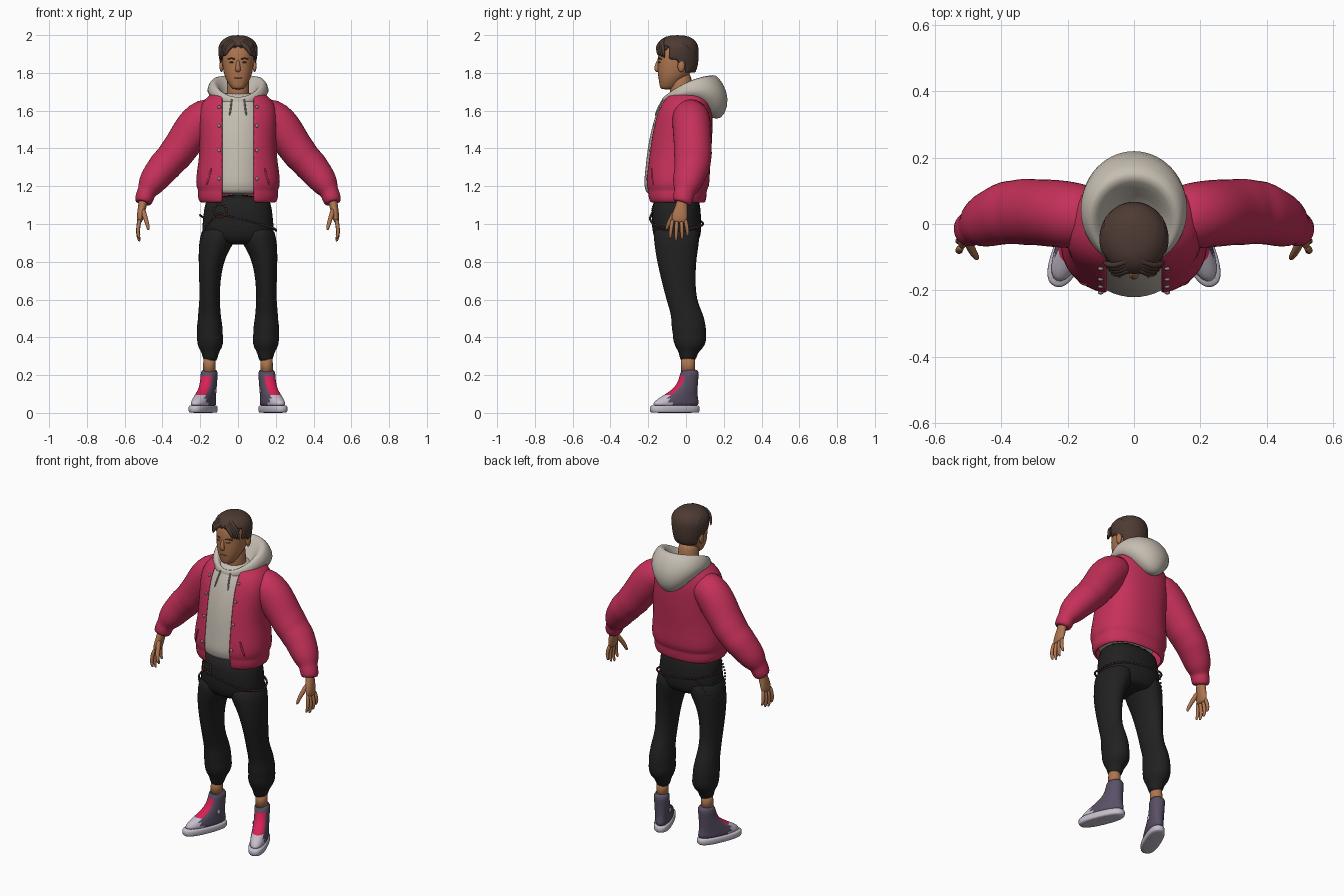
import bpy, bmesh, math
from math import sin, cos, pi, radians, sqrt
from mathutils import Vector, Matrix

old = bpy.data.objects.get("Cube")
if old:
    bpy.data.objects.remove(old, do_unlink=True)


def material(name, *rgb):
    m = bpy.data.materials.new(name)
    m.use_nodes = True
    m.diffuse_color = (*rgb, 1)
    m.node_tree.nodes["Principled BSDF"].inputs["Base Color"].default_value = (*rgb, 1)
    return m


JACKET = material("crimson jacket", .56, .03, .1)
CREAM = material("cream cotton", .56, .51, .44)
BLACK = material("black cloth", .015, .015, .015)
SKIN = material("skin", .43, .18, .08)
HAIR = material("dark brown hair", .075, .043, .034)
SHOE = material("purple grey canvas", .1, .08, .13)
SOLE = material("pale rubber", .56, .51, .6)
LACE = material("bright red lacing", .68, .015, .09)
CHAIN = material("brown chain", .1, .04, .032)
METAL = material("grey metal", .3, .29, .28)


def finish(name, bm, mats, rule=None, mirror=False, sub=0, thick=0):
    """Turn a bmesh into a smooth object, coloured by rule."""
    bmesh.ops.recalc_face_normals(bm, faces=bm.faces)
    for f in bm.faces:
        f.smooth = True
        if rule:
            f.material_index = rule(f.calc_center_median(), f.normal)
    me = bpy.data.meshes.new(name)
    bm.to_mesh(me)
    bm.free()
    for m in mats:
        me.materials.append(m)
    ob = bpy.data.objects.new(name, me)
    bpy.context.scene.collection.objects.link(ob)
    if mirror:
        ob.modifiers.new("Mirror", 'MIRROR')
    if thick:
        s = ob.modifiers.new("Solidify", 'SOLIDIFY')
        s.thickness, s.offset = thick, 0
    if sub:
        s = ob.modifiers.new("Subdivision", 'SUBSURF')
        s.levels = s.render_levels = sub
    return ob


def skin_grid(grid, closed=True, caps=True):
    """Bridge successive rings of points with quads."""
    bm = bmesh.new()
    rows = [[bm.verts.new(p) for p in ring] for ring in grid]
    n = len(rows[0])
    for a, b in zip(rows, rows[1:]):
        for i in range(n if closed else n - 1):
            j = (i + 1) % n
            bm.faces.new((a[i], a[j], b[j], b[i]))
    if caps and closed:
        bm.faces.new(rows[0])
        bm.faces.new(rows[-1])
    return bm


def power(v, p):
    return math.copysign(abs(v) ** (2 / p), v)


def level_rings(rows, n=24, p=2, gap=0):
    """Horizontal superellipses (x, y, z, rx, ry), optionally open at the front."""
    grid = []
    for x, y, z, rx, ry in rows:
        a0 = math.asin((gap / rx) ** (p / 2)) if gap else 0
        angles = [a0 + (2 * pi - 2 * a0) * i / n for i in range(n + 1 if gap else n)]
        grid.append([Vector((x + rx * power(sin(a), p), y - ry * power(cos(a), p), z)) for a in angles])
    return grid


def tube(path, n=12, ref=(0, 1, 0)):
    """Rings square to a path of (x, y, z, r across, r along ref)."""
    pts = [Vector(p[:3]) for p in path]
    grid = []
    for i, p in enumerate(path):
        t = (pts[min(i + 1, len(pts) - 1)] - pts[max(i - 1, 0)]).normalized()
        u = Vector(ref).cross(t).normalized()
        v = t.cross(u)
        grid.append([pts[i] + u * p[3] * cos(2 * pi * k / n) + v * p[4] * sin(2 * pi * k / n)
                     for k in range(n)])
    return skin_grid(grid)


def balls(name, places, size, mat, mirror=False):
    bm = bmesh.new()
    for p in places:
        m = Matrix.Translation(p) @ Matrix.Diagonal((*size, 1))
        bmesh.ops.create_uvsphere(bm, u_segments=10, v_segments=8, radius=1, matrix=m)
    return finish(name, bm, [mat], mirror=mirror)


def on_front(ob, x, z, lift=0):
    """Point on the front surface of an object."""
    bpy.context.view_layer.update()
    hit, loc, _, _ = ob.ray_cast(Vector((x, -1, z)), Vector((0, 1, 0)))
    return Vector((x, (loc.y if hit else -.15) - lift, z))


def front_cord(name, ob, pts, r, mat, lift=0, mirror=True):
    path = [(*on_front(ob, x, z, lift), r, r) for x, z in pts]
    return finish(name, tube(path, 8), [mat], mirror=mirror, sub=1)


# Trousers: hips and two gathered legs
hips = level_rings([(0, -.05, 1.16, .17, .12), (0, -.052, 1.08, .18, .13), (0, -.05, 1.0, .19, .133),
                    (0, -.048, .94, .193, .128), (0, -.045, .905, .15, .11), (0, -.04, .89, .08, .08)], p=2.3)
pelvis = finish("trouser_hips", skin_grid(hips), [BLACK], sub=1)
leg = [(.1, -.05, 1.0, .085, .125), (.107, -.05, .92, .098, .122), (.128, -.05, .86, .081, .113),
       (.142, -.05, .8, .067, .104), (.15, -.04, .7, .056, .09), (.15, -.025, .6, .053, .08),
       (.152, .003, .53, .06, .085), (.15, .01, .495, .062, .088), (.15, .015, .45, .07, .092),
       (.149, .018, .42, .067, .088), (.147, .02, .385, .072, .09), (.147, .02, .345, .064, .075),
       (.147, .012, .318, .042, .047), (.147, .01, .265, .038, .042)]
finish("trouser_legs", skin_grid(level_rings(leg)), [BLACK], mirror=True, sub=1)
finish("ankles", skin_grid(level_rings([(.15, .01, .31, .032, .036), (.153, .012, .2, .034, .038)])),
       [SKIN], mirror=True)

# High-top shoes, turned outward
turn = Matrix.Translation((.155, .012, 0)) @ Matrix.Rotation(radians(23), 4, 'Z')
sole = skin_grid(level_rings([(0, -.077, 0, .047, .137), (0, -.077, .004, .05, .141), (0, -.077, .036, .051, .142),
                              (0, -.077, .042, .046, .135)], p=2.5))
bmesh.ops.transform(sole, matrix=turn, verts=sole.verts)
finish("shoe_soles", sole, [SOLE], mirror=True, sub=1)
upper = skin_grid(level_rings([(0, -.075, .03, .046, .135), (0, -.07, .055, .046, .13), (0, -.06, .075, .045, .115),
                               (0, -.043, .095, .044, .095), (0, -.022, .12, .043, .073), (0, -.005, .15, .042, .057),
                               (0, .005, .195, .043, .05), (0, .01, .235, .045, .049)], p=2.2))


def shoe_colour(c, n):
    if c.y < -.125 and c.z < .1:
        return 1
    return 2 if abs(c.x) < .03 and n.y < -.1 and .07 < c.z < .2 else 0


shoes = finish("shoe_uppers", upper, [SHOE, SOLE, LACE], shoe_colour, mirror=True, sub=1)
shoes.data.transform(turn)
balls("shoe_badges", [turn @ Vector((-.043, -.012, .115))], (.006, .013, .013), SOLE, True)

# Hooded top under the jacket
shirt_rows = [(1.155, -.2, .15), (1.17, -.215, .16), (1.2, -.22, .16), (1.215, -.225, .162), (1.3, -.215, .16),
              (1.4, -.205, .16), (1.5, -.185, .16), (1.6, -.155, .15), (1.66, -.125, .12), (1.7, -.09, .08)]
shirt = finish("hooded_top", skin_grid(level_rings([(0, f / 2 + .035, z, w, .035 - f / 2)
                                                   for z, f, w in shirt_rows])), [CREAM], sub=1)

# Folded hood: rings of (half width, front y, back y, front z, side z, back z)
hood = []
for rx, yf, yb, zf, zs, zb in [
        (.06, -.08, .05, 1.64, 1.66, 1.67), (.085, -.1, .09, 1.655, 1.7, 1.73), (.115, -.115, .13, 1.675, 1.75, 1.785),
        (.14, -.125, .155, 1.67, 1.76, 1.795), (.16, -.13, .2, 1.65, 1.73, 1.745), (.166, -.128, .23, 1.63, 1.7, 1.66),
        (.145, -.115, .207, 1.62, 1.67, 1.575), (.1, -.09, .165, 1.62, 1.65, 1.545), (.08, -.07, .1, 1.62, 1.63, 1.58)]:
    ring = []
    for i in range(28):
        a = 2 * pi * i / 28
        t = (1 - cos(a)) / 2
        z = zf * (1 - t) * (1 - 2 * t) + 4 * zs * t * (1 - t) + zb * t * (2 * t - 1)
        ring.append(Vector((rx * sin(a), yf + (yb - yf) * t, z)))
    hood.append(ring)
finish("hood", skin_grid(hood), [CREAM], sub=1)
front_cord("drawstrings", shirt, [(.032, 1.67), (.038, 1.62), (.045, 1.57)], .005, METAL, .008)

# Open jacket body: rows of (z, front y, back y, half width)
body_rows = [(1.115, -.19, .095, .19), (1.125, -.2, .1, .205), (1.165, -.205, .105, .208), (1.18, -.203, .103, .204),
             (1.2, -.212, .118, .217), (1.25, -.212, .12, .216), (1.32, -.203, .122, .205), (1.4, -.195, .13, .196),
             (1.5, -.178, .135, .2), (1.58, -.158, .135, .205), (1.64, -.132, .128, .19), (1.675, -.105, .115, .15),
             (1.7, -.08, .1, .115)]
body = level_rings([(0, (f + b) / 2, z, w, (b - f) / 2) for z, f, b, w in body_rows], n=36, p=2.4, gap=.082)
jacket = finish("jacket_body", skin_grid(body, closed=False), [JACKET], sub=1, thick=.012)
sleeve = [(.1, .02, 1.585, .085, .09), (.175, .025, 1.57, .1, .1), (.215, .03, 1.53, .106, .103),
          (.255, .033, 1.475, .103, .103), (.3, .036, 1.41, .094, .1), (.33, .037, 1.37, .095, .103),
          (.355, .036, 1.34, .087, .097), (.385, .034, 1.31, .09, .098), (.41, .026, 1.28, .083, .09),
          (.445, .012, 1.235, .078, .084), (.47, 0, 1.195, .066, .072), (.483, -.008, 1.17, .049, .054),
          (.49, -.012, 1.155, .051, .056), (.502, -.018, 1.115, .047, .052), (.503, -.02, 1.11, .038, .042)]
finish("sleeves", tube(sleeve, 20), [JACKET], mirror=True, sub=1)
front_cord("pocket_welts", jacket, [(.14, 1.3), (.153, 1.25), (.167, 1.2)], .006, JACKET)
balls("snap_buttons", [on_front(jacket, .1, z, .002) for z in (1.24, 1.39, 1.52, 1.62)], (.009, .006, .009), METAL, True)

# Hands
palm = [(.5, -.018, 1.15, .026, .03), (.505, -.022, 1.1, .023, .03), (.513, -.03, 1.065, .021, .04),
        (.519, -.035, 1.03, .018, .043), (.522, -.036, 1.005, .012, .038)]
finish("palms", tube(palm, 16), [SKIN], mirror=True, sub=1)
for name, y, reach in (("index", -.07, .1), ("middle", -.048, .115), ("ring", -.025, .105), ("little", -.004, .085)):
    spread = (y + .037) * .25
    path = [(.519, y, 1.03, .012, .012), (.53, y + spread, 1.02 - reach * .4, .0115, .0115),
            (.53, y + spread * 1.5, 1.02 - reach * .75, .01, .01), (.52, y + spread * 1.5, 1.02 - reach, .007, .007)]
    finish(name + "_fingers", tube(path, 8), [SKIN], mirror=True, sub=1)
thumb = [(.507, -.04, 1.085, .016, .018), (.493, -.072, 1.04, .014, .015), (.48, -.095, 1.0, .012, .012),
         (.472, -.105, .965, .008, .008)]
finish("thumbs", tube(thumb, 8), [SKIN], mirror=True, sub=1)

# Neck, head and face
finish("neck", skin_grid(level_rings([(0, -.02, 1.62, .066, .062), (0, -.025, 1.7, .058, .06),
                                      (0, -.03, 1.82, .06, .062)])), [SKIN], sub=1)
face = [(0, -.098, 1.712, .024, .03), (0, -.094, 1.722, .038, .044), (0, -.086, 1.745, .053, .056),
        (0, -.076, 1.77, .066, .07), (0, -.06, 1.8, .077, .09), (0, -.05, 1.85, .084, .101),
        (0, -.05, 1.9, .085, .101), (0, -.05, 1.95, .075, .09), (0, -.05, 1.98, .04, .055)]
head = finish("head", skin_grid(level_rings(face, p=2.2)), [SKIN], sub=1)
nose = [(0, -.145, 1.87, .008, .008), (0, -.152, 1.842, .01, .012), (0, -.156, 1.82, .016, .016),
        (0, -.148, 1.805, .013, .01)]
finish("nose", tube(nose), [SKIN], sub=1)
balls("ears", [(.088, -.025, 1.838)], (.011, .02, .034), SKIN, True)
front_cord("eyebrows", head, [(.014, 1.872), (.036, 1.88), (.058, 1.87)], .005, HAIR)
front_cord("eyes", head, [(.021, 1.855), (.034, 1.857), (.047, 1.855)], .004, HAIR)
front_cord("lips", head, [(-.024, 1.772), (0, 1.775), (.024, 1.772)], .0035, CHAIN, mirror=False)

# Hair cap trimmed to a hairline, then locks
cap_rows = [(1.78, .07, .073), (1.8, .079, .087), (1.82, .086, .097), (1.845, .09, .103), (1.87, .094, .106),
            (1.895, .098, .107), (1.92, .1, .107), (1.94, .098, .104), (1.96, .089, .097), (1.982, .066, .074),
            (1.994, .03, .035)]
cap = skin_grid(level_rings([(0, -.045, z, w, d) for z, w, d in cap_rows], n=28))


def hairline(y):
    return 1.935 if y < -.1 else 1.87 if y < -.04 else 1.85 if y < 0 else 1.795


bmesh.ops.delete(cap, geom=[f for f in cap.faces if f.calc_center_median().z < hairline(f.calc_center_median().y)],
                 context='FACES')
finish("hair_cap", cap, [HAIR], sub=1, thick=.012)
for i, x in enumerate((.014, .044, .072)):
    k = sqrt(1 - (x / .105) ** 2)
    path = [(x + .005 * sin(3 * a), -.045 + .102 * k * sin(a), 1.893 + .1 * k * cos(a), .009, .017)
            for a in [radians(d) for d in range(-70, 90, 20)]]
    finish("top_locks_%d" % (i + 1), tube(path, 8, ref=(1, 0, 0)), [HAIR], mirror=True, sub=1)
for i in range(4):
    s = i / 3
    path = [(.006, -.1 - .03 * s, 1.985 - .02 * s, .01, .01), (.055 - .02 * s, -.13 - .018 * s, 1.965 - .02 * s, .015, .012),
            (.083 - .025 * s, -.12 - .03 * s, 1.925, .014, .011), (.089 - .022 * s, -.115 - .033 * s, 1.875 + .015 * s, .004, .004)]
    finish("fringe_locks_%d" % (i + 1), tube(path, 8), [HAIR], mirror=True, sub=1)

# Waist chains hung round the hips, as (degrees from front, height)
beads = [on_front(pelvis, -.095 + .034 * cos(a), 1.07 + .034 * sin(a), .004)
         for a in [2 * pi * i / 18 for i in range(18)]]
for stops in ([(-25, 1.055), (30, 1.0), (90, .965), (180, 1.0), (270, 1.05)],
              [(-30, 1.05), (-65, .96), (-90, .865), (-120, .91), (-155, 1.03)]):
    for (a, za), (b, zb) in zip(stops, stops[1:]):
        steps = max(6, round(abs(b - a) / 5))
        for i in range(steps):
            t = i / steps
            ang = radians(a + (b - a) * t)
            beads.append(Vector((.201 * power(sin(ang), 2.3), -.05 - .14 * power(cos(ang), 2.3), za + (zb - za) * t)))
balls("waist_chain", beads, (.006, .006, .006), CHAIN)
